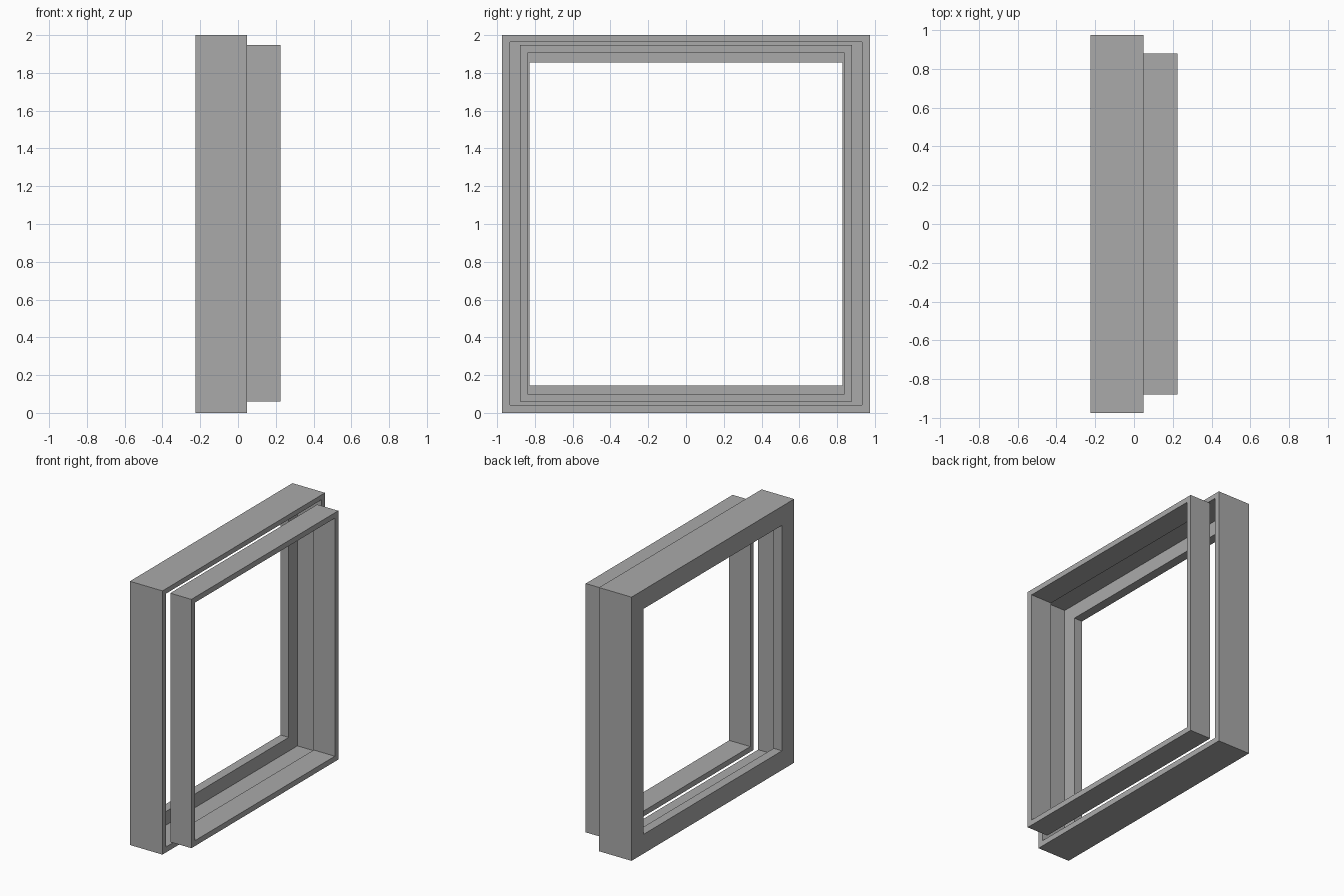
import bpy
import bmesh

cube = bpy.data.objects.get("Cube")
if cube:
    bpy.data.objects.remove(cube, do_unlink=True)

grey = bpy.data.materials.new("plain_grey")
grey.use_nodes = True
COLOUR = (0.4, 0.4, 0.4, 1)
grey.diffuse_color = COLOUR
grey.node_tree.nodes["Principled BSDF"].inputs["Base Color"].default_value = COLOUR


def frame(name, profile):
    """Sweep a closed (x, half width, bottom, top) section around a rectangle."""
    bm = bmesh.new()
    loops = []
    for x, w, low, high in profile:
        corners = ((-w, low), (w, low), (w, high), (-w, high))
        loops.append([bm.verts.new((x, y, z)) for y, z in corners])
    for i, a in enumerate(loops):
        b = loops[(i + 1) % len(loops)]
        for k in range(4):
            n = (k + 1) % 4
            bm.faces.new((a[k], a[n], b[n], b[k]))
    bmesh.ops.recalc_face_normals(bm, faces=bm.faces)
    mesh = bpy.data.meshes.new(name)
    bm.to_mesh(mesh)
    bm.free()
    mesh.materials.append(grey)
    obj = bpy.data.objects.new(name, mesh)
    bpy.context.collection.objects.link(obj)
    return obj


# Rectangles as (half width, bottom, top)
outer_edge = (0.974, 0, 2)
rim_opening = (0.933, 0.042, 1.963)
lip_opening = (0.829, 0.146, 1.856)
sash_edge = (0.88, 0.06, 1.947)
sash_opening = (0.839, 0.101, 1.906)

BACK, LIP, JOINT, FACE = -0.225, -0.155, 0.048, 0.225

# Outer frame with a rebate and a lip at its back
frame("outer_frame", [
    (BACK, *outer_edge), (JOINT, *outer_edge),
    (JOINT, *rim_opening), (LIP, *rim_opening),
    (LIP, *lip_opening), (BACK, *lip_opening),
])

# Separate thin inner frame standing just clear of the outer one
frame("inner_frame", [
    (JOINT, *sash_edge), (FACE, *sash_edge),
    (FACE, *sash_opening), (JOINT, *sash_opening),
])
